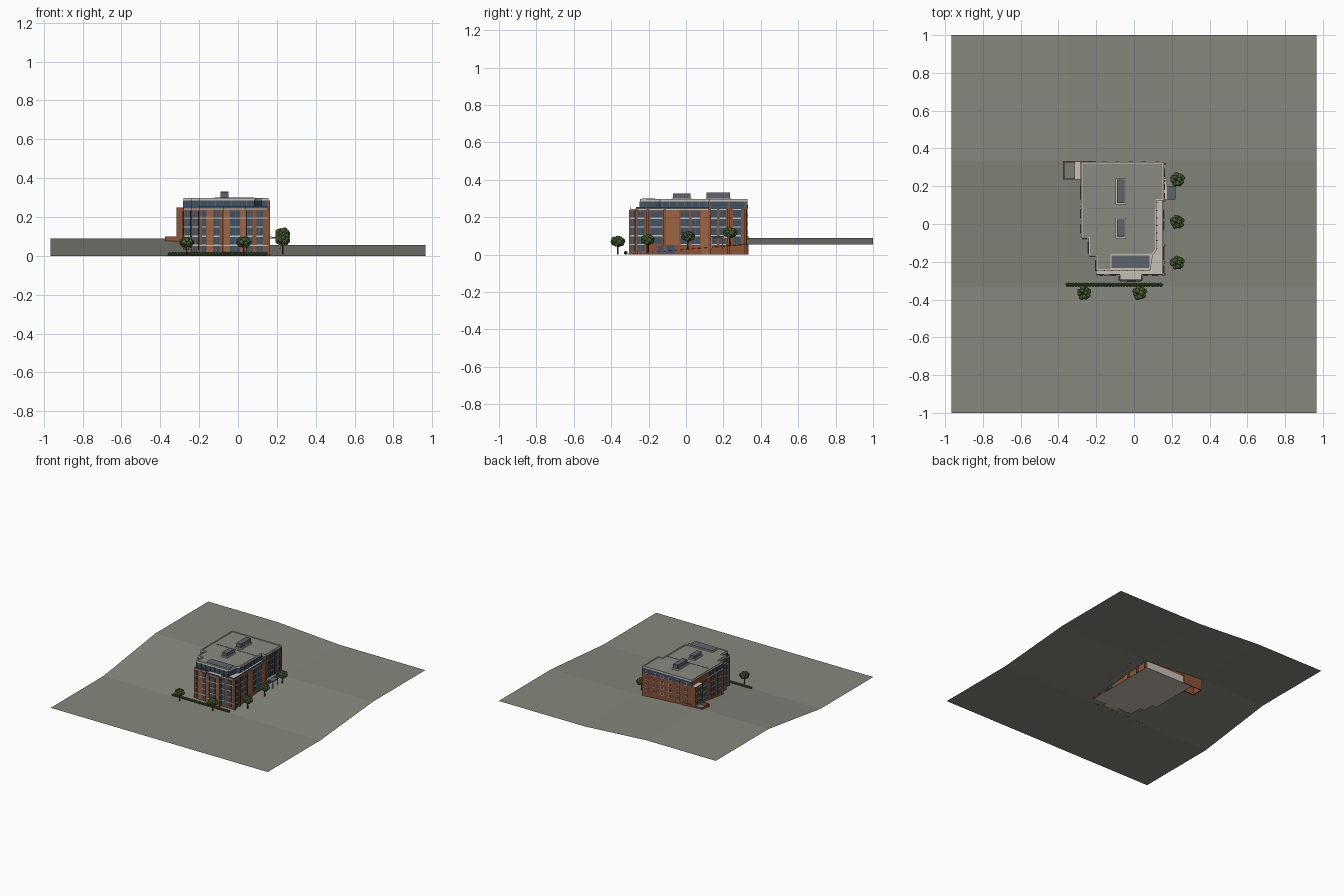
import bpy, bmesh, math, random
from mathutils import Matrix, Vector

random.seed(4)
if "Cube" in bpy.data.objects:
    bpy.data.objects.remove(bpy.data.objects["Cube"])


def material(name, r, g, b):
    m = bpy.data.materials.new(name)
    m.use_nodes = True
    m.diffuse_color = (r, g, b, 1)
    m.node_tree.nodes["Principled BSDF"].inputs["Base Color"].default_value = (r, g, b, 1)
    return m


GROUND = material("grey green ground", .24, .25, .21)
ROOF = material("roof grey", .25, .26, .22)
BRICK = material("red brick", .27, .085, .035)
ORANGE = material("orange brick", .34, .13, .055)
GLASS = material("navy glass", .05, .085, .13)
STONE = material("off white stone", .58, .53, .46)
SLATE = material("slate metal", .11, .13, .15)
LEAF = material("leaf green", .075, .13, .035)
HEDGE = material("hedge green", .05, .11, .03)
BARK = material("bark brown", .09, .05, .03)


def finish(name, bm, *mats):
    mesh = bpy.data.meshes.new(name)
    bm.to_mesh(mesh)
    bm.free()
    for m in mats:
        mesh.materials.append(m)
    ob = bpy.data.objects.new(name, mesh)
    bpy.context.scene.collection.objects.link(ob)
    return ob


def boxes(name, items, mat):
    """One object from boxes given as x0, x1, y0, y1, z0, z1."""
    bm = bmesh.new()
    for x0, x1, y0, y1, z0, z1 in items:
        place = Matrix.Translation(((x0 + x1) / 2, (y0 + y1) / 2, (z0 + z1) / 2))
        bmesh.ops.create_cube(bm, size=1, matrix=place @ Matrix.Diagonal((x1 - x0, y1 - y0, z1 - z0, 1)))
    return finish(name, bm, mat)


def prism(name, outline, z0, z1, mats, rim=0):
    """Extruded outline; a rim makes a raised parapet around a sunken roof."""
    bm = bmesh.new()
    base = bm.faces.new([bm.verts.new((x, y, z0)) for x, y in outline])
    ext = bmesh.ops.extrude_face_region(bm, geom=[base], use_keep_orig=True)
    for v in ext["geom"]:
        if isinstance(v, bmesh.types.BMVert):
            v.co.z = z1
    bmesh.ops.recalc_face_normals(bm, faces=bm.faces)
    for f in bm.faces:
        if len(mats) > 1 and not rim and f.normal.z < -.5:
            f.material_index = 1
    if rim:
        top = [f for f in bm.faces if f.normal.z > .5]
        bmesh.ops.inset_region(bm, faces=top, thickness=rim, depth=0)
        inner = bmesh.ops.extrude_face_region(bm, geom=top)
        bmesh.ops.delete(bm, geom=top, context="FACES")
        for g in inner["geom"]:
            if isinstance(g, bmesh.types.BMVert):
                g.co.z -= .006
            elif isinstance(g, bmesh.types.BMFace):
                g.material_index = 1
        bmesh.ops.recalc_face_normals(bm, faces=bm.faces)
    return finish(name, bm, *mats)


def plate(side, at, u0, u1, z0, z1, d=.004):
    """Thin box lying on a wall that faces E, W, N or S."""
    lo, hi = (at - .001, at + d) if side in "EN" else (at - d, at + .001)
    return (lo, hi, u0, u1, z0, z1) if side in "EW" else (u0, u1, lo, hi, z0, z1)


# Building outlines
footprint = [(-.28, .325), (-.28, -.075), (-.24, -.075), (-.24, -.17), (-.2, -.17), (-.2, -.27),
             (-.075, -.27), (-.075, -.3), (.04, -.3), (.04, -.27), (.155, -.27), (.155, .325)]
upper = [(-.28, .328), (-.28, -.075), (-.24, -.075), (-.24, -.17), (-.2, -.17), (-.2, -.245),
         (.085, -.245), (.1, -.165), (.12, -.14), (.12, .125), (.158, .125), (.158, .328)]


def inside(x, y):
    hit = False
    for (ax, ay), (bx, by) in zip(footprint, footprint[1:] + footprint[:1]):
        if (ay > y) != (by > y) and x < ax + (bx - ax) * (y - ay) / (by - ay):
            hit = not hit
    return hit


def ground_z(x, y):
    ramp = min(max((y + .33) / .66, 0), 1)
    across = min(max((x + .35) / .55, 0), 1)
    return ramp * (.09 - .035 * across)


# Sloping ground sheet with a hole for the building
xs = sorted({-.965, -.35, .2, .965} | {p[0] for p in footprint})
ys = sorted({-1, -.33, .33, 1} | {p[1] for p in footprint})
bm = bmesh.new()
grid = {(x, y): bm.verts.new((x, y, ground_z(x, y))) for x in xs for y in ys}
for x0, x1 in zip(xs, xs[1:]):
    for y0, y1 in zip(ys, ys[1:]):
        if not inside((x0 + x1) / 2, (y0 + y1) / 2):
            bm.faces.new([grid[x0, y0], grid[x1, y0], grid[x1, y1], grid[x0, y1]])
finish("ground", bm, GROUND)

# Main masses
prism("brick_body", footprint, 0, .238, [BRICK, STONE])
prism("terrace_coping", footprint, .238, .244, [STONE])
prism("set_back_storey", upper, .244, .284, [GLASS])
prism("roof_parapet", [(x, y) for x, y in upper], .282, .297, [STONE, ROOF], rim=.01)
boxes("back_block", [(-.282, .157, .128, .327, .236, .283)], BRICK)
boxes("basement_wall", [plate("N", .325, -.278, .153, 0, .055)], STONE)

# Glazed strips: side, wall position, range along the wall, bottom and top
strips = [("E", .155, -.262, -.222, .02, .23), ("E", .155, -.19, -.125, .06, .23),
          ("E", .155, -.03, .015, .05, .23), ("E", .155, .03, .075, .05, .23),
          ("E", .157, .135, .165, .05, .275), ("E", .157, .18, .215, .05, .275),
          ("E", .157, .25, .295, .06, .275), ("E", .155, -.15, -.06, .005, .05),
          ("E", .04, -.298, -.272, .02, .23), ("W", -.075, -.298, -.272, .02, .23),
          ("S", -.27, -.185, -.165, .02, .23), ("S", -.27, -.125, -.095, .02, .23),
          ("S", -.3, -.04, .01, .02, .23), ("S", -.27, .05, .075, .02, .23),
          ("S", -.27, .095, .13, .02, .23), ("S", -.17, -.235, -.205, .02, .23),
          ("S", -.075, -.275, -.248, .02, .23), ("W", -.2, -.25, -.19, .03, .23),
          ("W", -.24, -.155, -.095, .04, .23), ("W", -.28, -.05, .0, .06, .23),
          ("W", -.28, .03, .08, .07, .23), ("W", -.28, .13, .2, .08, .23)]
boxes("window_glass", [plate(*s) for s in strips], GLASS)
sills, mullions = [], []
for side, at, u0, u1, z0, z1 in strips:
    for z in (.052, .098, .145, .192, .238):
        if z0 < z < z1:
            sills.append(plate(side, at, u0, u1, z, z + .006, .006))
    mid = (u0 + u1) / 2
    mullions.append(plate(side, at, mid - .001, mid + .001, z0, z1, .006))
boxes("window_sills", sills, STONE)
boxes("window_mullions", mullions, SLATE)

# Small framed windows in a regular grid on the back
back = [(-.24 + .07 * i, z) for i in range(6) for z in (.105, .15, .195, .242)]
boxes("back_window_frames", [plate("N", .327, x, x + .024, z, z + .028, .003) for x, z in back], STONE)
boxes("back_window_panes", [plate("N", .327, x + .004, x + .02, z + .004, z + .024, .005) for x, z in back], GLASS)

# Orange brick panels and projecting piers
boxes("orange_panels", [plate("E", .155, -.118, -.038, .052, .238),
                        plate("E", .155, .08, .124, .0, .238),
                        plate("S", -.27, -.16, -.13, 0, .238),
                        plate("S", -.3, -.073, -.044, 0, .238),
                        plate("S", -.3, .014, .038, 0, .238)], ORANGE)
boxes("brick_piers", [(.15, .166, y, y + .012, 0, .284) for y in (.12, .222, .312)]
      + [(.15, .166, y, y + .012, 0, .242) for y in (-.272, -.21, -.12)], BRICK)

# Pale string courses and upper storey posts
boxes("string_courses", [plate("S", -.27, -.2, -.075, z, z + .006, .005) for z in (.05, .192)]
      + [plate("S", -.27, .04, .155, z, z + .006, .005) for z in (.05, .192)]
      + [plate("S", -.3, -.075, .04, z, z + .006, .005) for z in (.05, .192)], STONE)
boxes("upper_posts", [plate("S", -.245, -.198 + .04 * i, -.194 + .04 * i, .244, .283) for i in range(8)]
      + [plate("E", .12, -.13 + .04 * i, -.126 + .04 * i, .244, .283) for i in range(7)]
      + [plate("W", -.28, -.07 + .04 * i, -.066 + .04 * i, .244, .283) for i in range(5)], SLATE)
boxes("terrace_rail", [(-.2, -.075, -.268, -.265, .244, .256), (.04, .153, -.268, -.265, .244, .256),
                       (.15, .153, -.268, .12, .244, .256), (-.075, .04, -.298, -.295, .244, .256)], GLASS)

# Balcony stack on the back corner
boxes("balcony_slabs", [(-.316, -.28, .235, .328, z, z + .006) for z in (.098, .145, .192, .244)], STONE)
boxes("balcony_fins", [(-.316, -.28, .322, .33, 0, .25), (-.316, -.28, .235, .242, 0, .25)], BRICK)
boxes("balcony_glass", [(-.314, -.311, .242, .322, z, z + .024) for z in (.104, .151, .198)], GLASS)

# Low yard walls beside the balcony stack
boxes("yard_walls", [(-.375, -.315, .326, .333, 0, .1), (-.375, -.368, .235, .333, 0, .1),
                     (-.375, -.315, .235, .242, 0, .1), (-.28, -.2, .326, .333, 0, .1)], BRICK)

# Side entrance canopy
boxes("entrance_canopy", [(.155, .22, .13, .2, .09, .098)], SLATE)
boxes("entrance_posts", [(.212, .218, y, y + .006, .03, .09) for y in (.132, .192)], STONE)
boxes("canopy_edge", [(.155, .176, .126, .24, .086, .1)], STONE)

# Rooftop plant and front skylight
plant = [(-.09, -.05, .11, .235, .332), (-.09, -.05, -.07, .025, .326)]
boxes("plant_boxes", [(a, b, c, d, .29, h) for a, b, c, d, h in plant], SLATE)
boxes("plant_kerbs", [(a - .007, b + .007, c - .007, d + .007, .29, .3) for a, b, c, d, h in plant], STONE)
boxes("skylight_kerb", [(-.125, .09, -.24, -.16, .29, .298)], STONE)
boxes("skylight", [(-.118, .083, -.234, -.167, .292, .301)], SLATE)
boxes("roof_joint", [(-.25, .115, .079, .082, .29, .293)], SLATE)

# Hedge of rounded clumps
bm = bmesh.new()
for i in range(34):
    spot = Matrix.Translation((-.352 + .0150 * i, -.322, .01))
    bmesh.ops.create_icosphere(bm, subdivisions=1, radius=.011, matrix=spot)
finish("hedge", bm, HEDGE)

# Trees with clumped crowns
for n, (x, y) in enumerate([(-.265, -.365), (.03, -.365), (.23, .235), (.23, .01), (.23, -.205)]):
    z = ground_z(x, y)
    bm = bmesh.new()
    bmesh.ops.create_cone(bm, cap_ends=True, segments=6, radius1=.005, radius2=.003, depth=.06,
                          matrix=Matrix.Translation((x, y, z + .03)))
    finish(f"tree_trunk_{n + 1}", bm, BARK)
    bm = bmesh.new()
    for k in range(15):
        a = k * 2.4
        h = 1 - 2 * (k + .5) / 15
        r = .026 * math.sqrt(1 - h * h)
        spot = Vector((x + r * math.cos(a), y + r * math.sin(a), z + .07 + .017 * h))
        bmesh.ops.create_icosphere(bm, subdivisions=2, radius=random.uniform(.012, .016),
                                   matrix=Matrix.Translation(spot))
    finish(f"tree_crown_{n + 1}", bm, LEAF)
